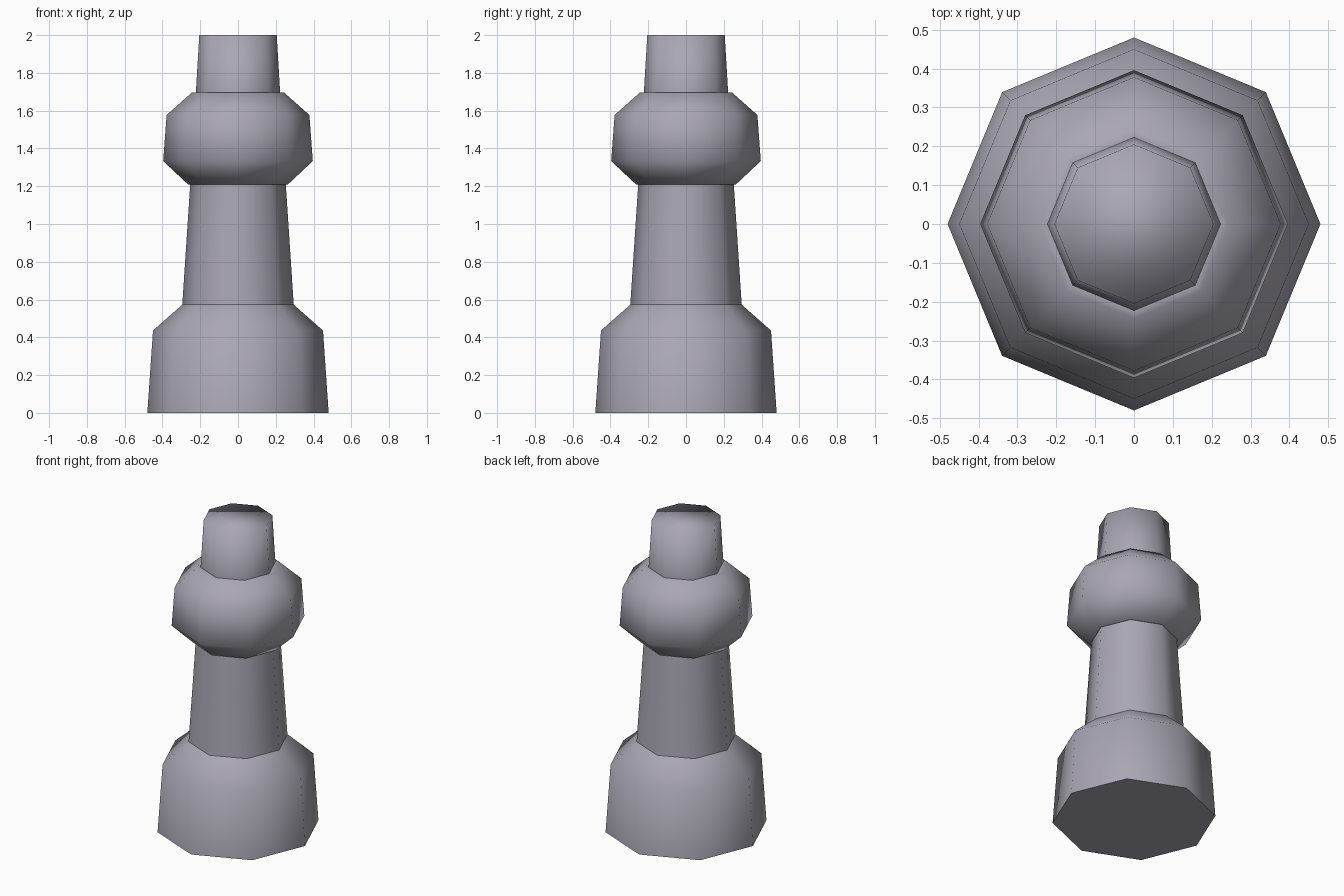
import bpy, bmesh, math

if "Cube" in bpy.data.objects:
    bpy.data.objects.remove(bpy.data.objects["Cube"], do_unlink=True)

SIDES = 8

stone = bpy.data.materials.new("violet_grey")
stone.use_nodes = True
colour = (0.40, 0.386, 0.45, 1)
stone.diffuse_color = colour
stone.node_tree.nodes["Principled BSDF"].inputs["Base Color"].default_value = colour


def lathe(name, profile, cap_bottom=False, cap_top=False):
    """Turn a (radius, height) profile into an eight-sided smooth part."""
    bm = bmesh.new()
    rings = []
    for r, z in profile:
        angles = [math.tau * i / SIDES for i in range(SIDES)]
        rings.append([bm.verts.new((r * math.cos(a), r * math.sin(a), z)) for a in angles])
    for low, high in zip(rings, rings[1:]):
        for i in range(SIDES):
            j = (i + 1) % SIDES
            bm.faces.new((low[i], low[j], high[j], high[i]))
    if cap_top:
        bm.faces.new(rings[-1])
    for face in bm.faces:
        face.smooth = True
    # The underside stays flat, so its rim is crisp
    if cap_bottom:
        bm.faces.new(rings[0][::-1]).smooth = False
    mesh = bpy.data.meshes.new(name)
    bm.to_mesh(mesh)
    bm.free()
    mesh.materials.append(stone)
    obj = bpy.data.objects.new(name, mesh)
    bpy.context.collection.objects.link(obj)
    return obj


# Wide foot with a sloped shoulder
lathe("base", [(0.48, 0), (0.45, 0.436), (0.295, 0.573)], cap_bottom=True)
# Tapered column
lathe("stem", [(0.295, 0.573), (0.253, 1.21)])
# Bulging collar with small ledges where it meets stem and neck
lathe("collar", [(0.253, 1.21), (0.265, 1.21), (0.396, 1.333),
                 (0.378, 1.577), (0.243, 1.697), (0.223, 1.697)])
# Tapered top piece
lathe("neck", [(0.223, 1.697), (0.205, 2.0)], cap_top=True)
